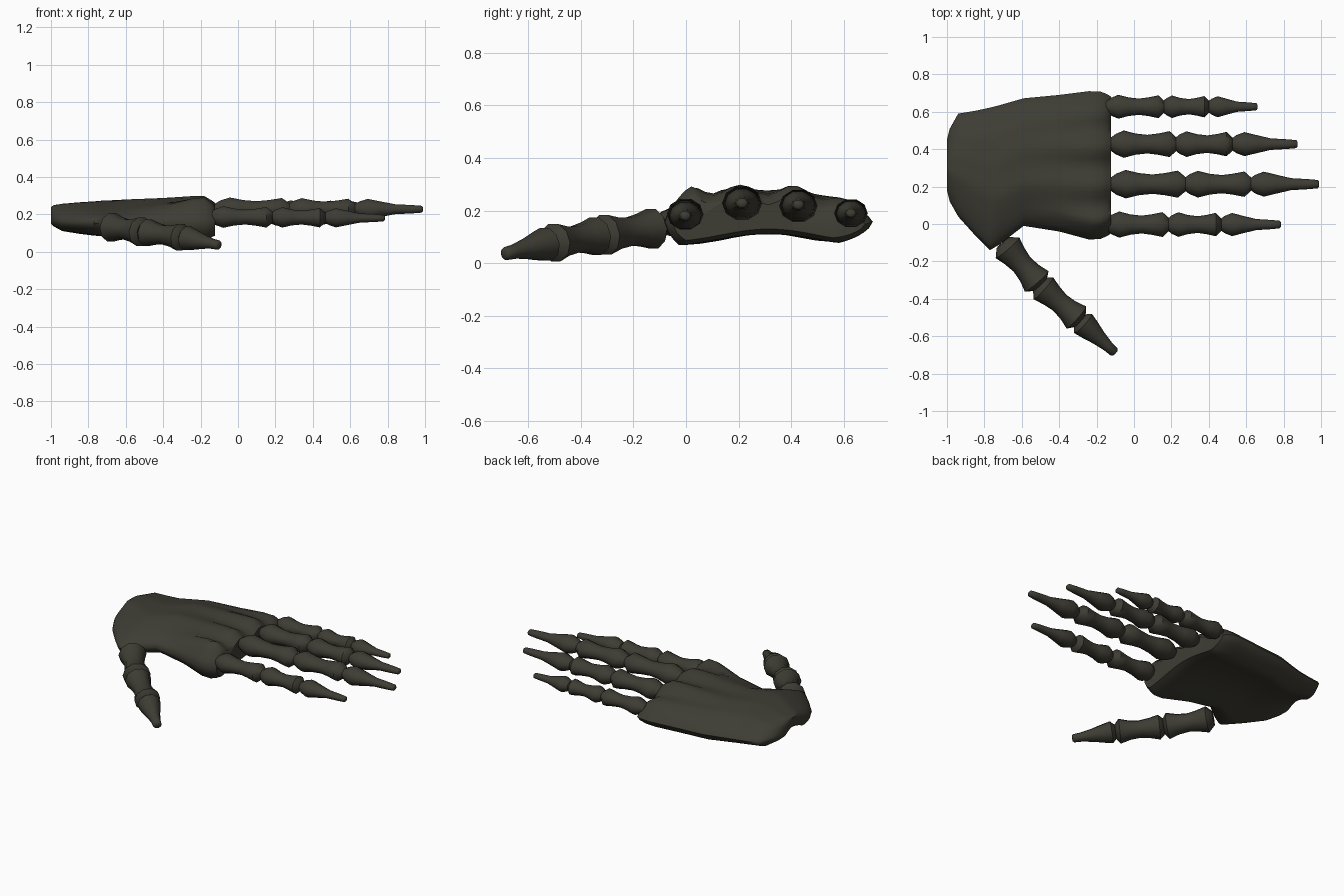
import bpy, bmesh, math
from mathutils import Vector

cube = bpy.data.objects.get("Cube")
if cube:
    bpy.data.objects.remove(cube)

# Single dark bone colour
bone_mat = bpy.data.materials.new("dark olive bone")
bone_mat.use_nodes = True
colour = (0.048, 0.046, 0.034, 1)
bone_mat.diffuse_color = colour
bone_mat.node_tree.nodes["Principled BSDF"].inputs["Base Color"].default_value = colour
bone_mat.node_tree.nodes["Principled BSDF"].inputs["Roughness"].default_value = 0.8


def loft(name, rings, angle):
    """Skin a list of equal rings, cap both ends and shade smooth."""
    bm = bmesh.new()
    loops = [[bm.verts.new(p) for p in ring] for ring in rings]
    n = len(loops[0])
    for a, b in zip(loops, loops[1:]):
        for i in range(n):
            j = (i + 1) % n
            bm.faces.new((a[i], a[j], b[j], b[i]))
    bm.faces.new(loops[0])
    bm.faces.new(loops[-1])
    bmesh.ops.recalc_face_normals(bm, faces=bm.faces[:])
    mesh = bpy.data.meshes.new(name)
    bm.to_mesh(mesh)
    bm.free()
    mesh.materials.append(bone_mat)
    obj = bpy.data.objects.new(name, mesh)
    bpy.context.collection.objects.link(obj)
    bpy.ops.object.select_all(action='DESELECT')
    obj.select_set(True)
    bpy.context.view_layer.objects.active = obj
    bpy.ops.object.shade_smooth_by_angle(angle=math.radians(angle))


# Bone profiles: (fraction of length, fraction of radius)
SHAFT = [(0, .42), (.09, .75), (.21, 1), (.38, .78), (.56, .68), (.72, .78), (.89, .95), (1, .45)]
TIP = [(0, .4), (.09, .75), (.21, 1), (.4, .74), (.6, .48), (.85, .4), (.98, .33), (1, .2)]
THUMB_SHAFT = [(0, .55), (.12, 1), (.3, .82), (.5, .7), (.7, .78), (.9, 1), (1, .5)]
THUMB_TIP = [(0, .5), (.12, 1), (.3, .85), (.55, .6), (.8, .42), (.97, .38), (1, .25)]


def bone(name, start, end, radius, profile, flat, sides=10):
    axis = (end - start).normalized()
    side = axis.cross(Vector((0, 0, 1))).normalized()
    up = side.cross(axis) * flat
    rings = []
    for t, r in profile:
        c = start.lerp(end, t)
        rings.append([c + radius * r * (side * math.cos(a) + up * math.sin(a))
                      for a in (math.tau * k / sides for k in range(sides))])
    loft(name, rings, 50)


def digit(name, joints, radii, shaft, tip, flat):
    parts = ("base_bone", "middle_bone", "tip_bone")
    for i, part in enumerate(parts):
        start, end = Vector(joints[i]), Vector(joints[i + 1])
        back = (start - end).normalized() * (0.015 if i else 0)
        bone(f"{name}_{part}", start + back, end, radii[i], tip if i == 2 else shaft, flat)


# Fingers: joint positions along x, y, base and tip height, radius
FINGERS = {
    "index": ((-.15, .19, .47, .785), -.003, .187, .18, .07),
    "middle": ((-.13, .28, .63, .99), .213, .228, .228, .076),
    "ring": ((-.13, .23, .53, .875), .427, .217, .222, .073),
    "little": ((-.15, .165, .405, .66), .627, .19, .19, .064),
}
for name, (xs, y, z0, z1, r) in FINGERS.items():
    joints = [(x, y, z0 + (z1 - z0) * i / 3) for i, x in enumerate(xs)]
    digit(name + "_finger", joints, (r, r * .94, r * .88), SHAFT, TIP, .87)

# Thumb, angled forward and down
digit("thumb", [(-.7, -.1, .135), (-.5, -.33, .105), (-.285, -.52, .075), (-.1, -.69, .035)],
      (.084, .079, .07), THUMB_SHAFT, THUMB_TIP, .95)


# Palm: x, front y, back y, bottom z, top z, knuckle amount
STATIONS = [
    (-1.0, .18, .45, .14, .24, 0),
    (-.985, .12, .51, .125, .25, 0),
    (-.94, .04, .59, .1, .257, 0),
    (-.85, -.06, .605, .085, .265, 0),
    (-.77, -.14, .622, .075, .27, 0),
    (-.72, -.11, .635, .072, .274, .05),
    (-.59, -.01, .672, .07, .28, .1),
    (-.4, -.04, .69, .067, .285, .35),
    (-.24, -.083, .71, .065, .29, .85),
    (-.18, -.08, .708, .067, .288, 1),
    (-.145, -.065, .695, .075, .268, 1),
    (-.122, -.05, .68, .085, .252, 1),
]


def palm_ring(x, y0, y1, z0, z1, knuckle, n=28):
    mid = (z0 + z1) / 2 - .02
    top, bottom = [], []
    for k in range(n + 1):
        u = k / n
        y = y0 + (y1 - y0) * (.5 - .5 * math.cos(math.pi * u) + u) / 2
        v = (y - y0) / (y1 - y0)
        # Index side turns sharply at the knuckles, little finger side stays round
        front = v * (2.6 + 5 * knuckle)
        edge = min(1, front, (1 - v) * 5) ** .55
        under = min(1, v * (5 + 10 * knuckle), (1 - v) * 6) ** .6
        ridge = .02 * knuckle * math.cos(math.tau * y / .207)
        slope = .11 * max(0, v - .6)
        arch = .045 * math.sin(math.pi * v) ** 2
        top.append((x, y, mid + (z1 - mid - slope + ridge - .01 * knuckle) * edge))
        bottom.append((x, y, mid + (z0 + arch - mid) * under))
    return top + bottom[-2:0:-1]


loft("palm", [palm_ring(*s) for s in STATIONS], 55)
